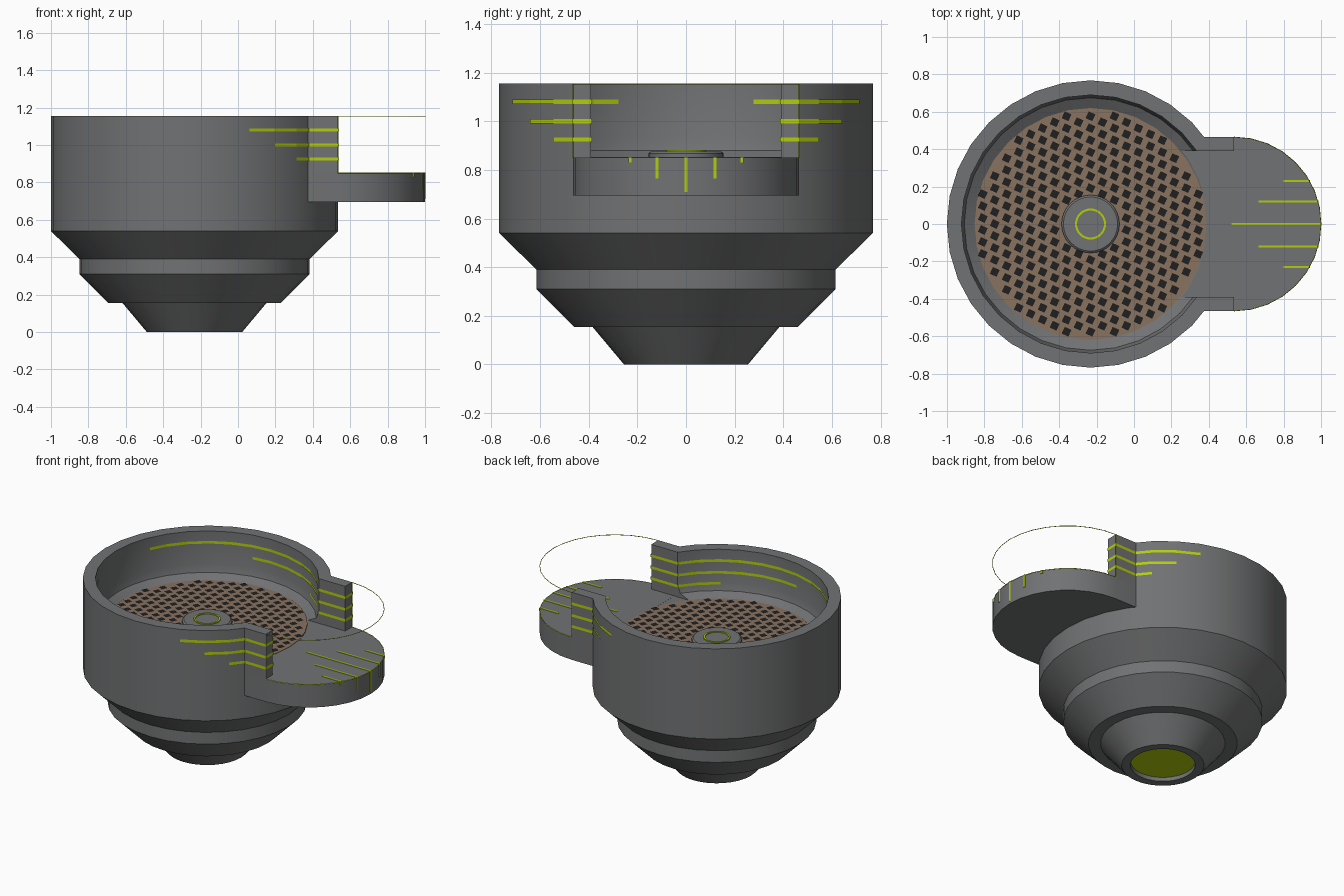
import bpy, bmesh, math

if "Cube" in bpy.data.objects:
    bpy.data.objects.remove(bpy.data.objects["Cube"])

SEG = 32                      # sides of the round body
CX = -0.2325                  # bowl axis
R_OUT, R_IN = 0.768, 0.69     # bowl wall
TOP, DECK = 1.155, 0.85       # rim and floor heights
WX, WR, WI = 0.535, 0.465, 0.39   # lip centre x, lip radius, inner side of cheeks


def material(name, rgb):
    m = bpy.data.materials.new(name)
    m.diffuse_color = (*rgb, 1)
    m.use_nodes = True
    m.node_tree.nodes["Principled BSDF"].inputs["Base Color"].default_value = m.diffuse_color
    return m


GREY = material("dark_grey", (0.165, 0.168, 0.172))
LIME = material("lime", (0.45, 0.62, 0.003))
BROWN = material("brown", (0.25, 0.17, 0.115))
BLACK = material("near_black", (0.014, 0.014, 0.015))


def make(name, bm, mat, smooth=True):
    bmesh.ops.remove_doubles(bm, verts=bm.verts, dist=1e-5)
    bmesh.ops.recalc_face_normals(bm, faces=bm.faces)
    me = bpy.data.meshes.new(name)
    bm.to_mesh(me)
    bm.free()
    me.materials.append(mat)
    ob = bpy.data.objects.new(name, me)
    bpy.context.collection.objects.link(ob)
    if smooth:
        soften(ob)
    return ob


def soften(ob):
    bpy.ops.object.select_all(action='DESELECT')
    ob.select_set(True)
    bpy.context.view_layer.objects.active = ob
    bpy.ops.object.shade_smooth_by_angle(angle=math.radians(25))


def lathe(name, profile, mat, seg=SEG):
    bm = bmesh.new()
    rings = [[bm.verts.new((CX + r * math.cos(2 * math.pi * i / seg),
                            r * math.sin(2 * math.pi * i / seg), z))
              for i in range(seg)] for r, z in profile]
    for a, b in zip(rings, rings[1:]):
        for i in range(seg):
            j = (i + 1) % seg
            bm.faces.new((a[i], a[j], b[j], b[i]))
    bmesh.ops.dissolve_degenerate(bm, dist=1e-6, edges=bm.edges)
    return make(name, bm, mat)


def prism(name, outline, z0, z1, mat):
    bm = bmesh.new()
    f = bm.faces.new([bm.verts.new((x, y, z0)) for x, y in outline])
    up = bmesh.ops.extrude_face_region(bm, geom=[f])['geom']
    bmesh.ops.translate(bm, vec=(0, 0, z1 - z0),
                        verts=[v for v in up if isinstance(v, bmesh.types.BMVert)])
    return make(name, bm, mat)


def rect(x0, x1, y0, y1):
    return [(x0, y0), (x1, y0), (x1, y1), (x0, y1)]


def wire(name, pts, mat, r=0.002):
    cu = bpy.data.curves.new(name, 'CURVE')
    cu.dimensions = '3D'
    cu.bevel_depth = r
    cu.bevel_resolution = 1
    sp = cu.splines.new('POLY')
    sp.points.add(len(pts) - 1)
    for p, co in zip(sp.points, pts):
        p.co = (*co, 1)
    cu.materials.append(mat)
    bpy.context.collection.objects.link(bpy.data.objects.new(name, cu))


# Bowl body, with the opening towards +x cut out
body = lathe("bowl_body", [
    (0, 0.03), (0.2, 0.03), (0.2, 0), (0.255, 0), (0.385, 0.155), (0.46, 0.155),
    (0.615, 0.31), (0.615, 0.39), (R_OUT, 0.54), (R_OUT, TOP), (R_IN, TOP),
    (R_IN, 0.93), (0.675, 0.88), (0.62, 0.846), (0, 0.846)], GREY)
cutter = prism("opening_cutter", rect(0.0, 0.7, -WI, WI), DECK, 1.4, GREY)
cutter.hide_render = True
mod = body.modifiers.new("opening", 'BOOLEAN')
mod.operation, mod.solver, mod.object = 'DIFFERENCE', 'EXACT', cutter
bpy.context.view_layer.objects.active = body
bpy.ops.object.modifier_apply(modifier=mod.name)
bpy.data.objects.remove(cutter)
soften(body)

# Lip platform with a half-round end
arc = [(WX + WR * math.cos(a), WR * math.sin(a))
       for a in (math.pi * (i / 16 - 0.5) for i in range(17))]
prism("lip_platform", [(0.36, -WR)] + arc + [(0.36, WR)], 0.695, DECK + 0.0005, GREY)

# Cheek walls beside the opening
for s, side in ((-1, "front"), (1, "back")):
    prism(side + "_cheek_wall", rect(0.342, WX, *sorted((s * WI, s * WR))), 0.8, TOP, GREY)

# Bottom light
lathe("bottom_light", [(0, 0.027), (0.199, 0.027)], LIME)

# Floor grille with small dark squares
lathe("floor_grille", [(0, 0.853), (0.62, 0.853), (0.62, 0.846)], BROWN)
bm = bmesh.new()
pitch, half, turn = 0.064, 0.028, math.radians(20)
for i in range(-11, 12):
    for j in range(-11, 12):
        x, y = i * pitch, (j + 0.5 * (i % 2)) * pitch
        if 0.15 < math.hypot(x, y) < 0.6:
            bm.faces.new([bm.verts.new((CX + x + half * math.cos(turn + k * math.pi / 2),
                                        y + half * math.sin(turn + k * math.pi / 2), 0.856))
                          for k in range(4)])
make("grille_holes", bm, BLACK, smooth=False)

# Hub with a glowing ring
lathe("hub", [(0.155, 0.846), (0.155, 0.868), (0.145, 0.876), (0, 0.876)], GREY)
lathe("hub_ring", [(0.072, 0.87), (0.072, 0.882), (0.083, 0.882), (0.083, 0.87)], LIME)


# Light strips wrapping the walls: outside, around the cheek end, then inside
def on_wall(r, off, deg):
    step = 360 / SEG
    local = math.radians(deg % step - step / 2)
    rr = r * math.cos(math.pi / SEG) / math.cos(local) + off
    a = math.radians(deg)
    return CX + rr * math.cos(a), rr * math.sin(a)


def wall_arc(r, off, start, end):
    step = 360 / SEG
    mids = [k * step for k in range(SEG) if start < k * step < end]
    return [on_wall(r, off, d) for d in [start] + mids + [end]]


OFF = 0.004
strips = ((1.08, 67.6, 156), (1.0, 56.2, 101), (0.925, 45, 57))
for n, (z, out_end, in_end) in enumerate(strips, 1):
    a_out = math.degrees(math.asin(WR / R_OUT))
    a_in = math.degrees(math.asin(WI / R_IN))
    path = wall_arc(R_OUT, OFF, a_out, out_end)[::-1]
    path += [(WX + OFF, WR + OFF), (WX + OFF, WI - OFF)]
    path += wall_arc(R_IN, -OFF, a_in, in_end)
    for s, side in ((-1, "front"), (1, "back")):
        bm = bmesh.new()
        rows = [[bm.verts.new((x, s * y, z + h)) for h in (-0.009, 0.009)] for x, y in path]
        for a, b in zip(rows, rows[1:]):
            bm.faces.new((a[0], b[0], b[1], a[1]))
        make(f"{side}_wall_strip_{n}", bm, LIME, smooth=False)

# Light strips on the lip, folding down over its edge
for n, (y, x0, x1, z0) in enumerate(((0, 0.52, 1.0, 0.71), (0.12, 0.665, 0.985, 0.765),
                                     (0.23, 0.8, 0.938, 0.83)), 1):
    for s in ((1,) if y == 0 else (-1, 1)):
        lo, hi = s * y - 0.006, s * y + 0.006
        tag = f"{n}_{'back' if s > 0 else 'front'}"
        prism("lip_top_strip_" + tag, rect(x0, x1, lo, hi), DECK, DECK + 0.003, LIME)
        edge = WX + math.sqrt(WR ** 2 - y ** 2)
        prism("lip_edge_strip_" + tag, rect(edge - 0.02, edge + 0.002, lo, hi),
              z0, DECK + 0.003, LIME)

# Thin outline wires: upper loop, lip edge and uprights
for name, z in (("upper_outline", TOP - 0.002), ("lip_outline", DECK)):
    wire(name, [(x, y, z) for x, y in arc], LIME)
for s, side in ((-1, "front"), (1, "back")):
    wire(side + "_upright_outline", [(WX, s * WR, DECK), (WX, s * WR, TOP)], LIME)
